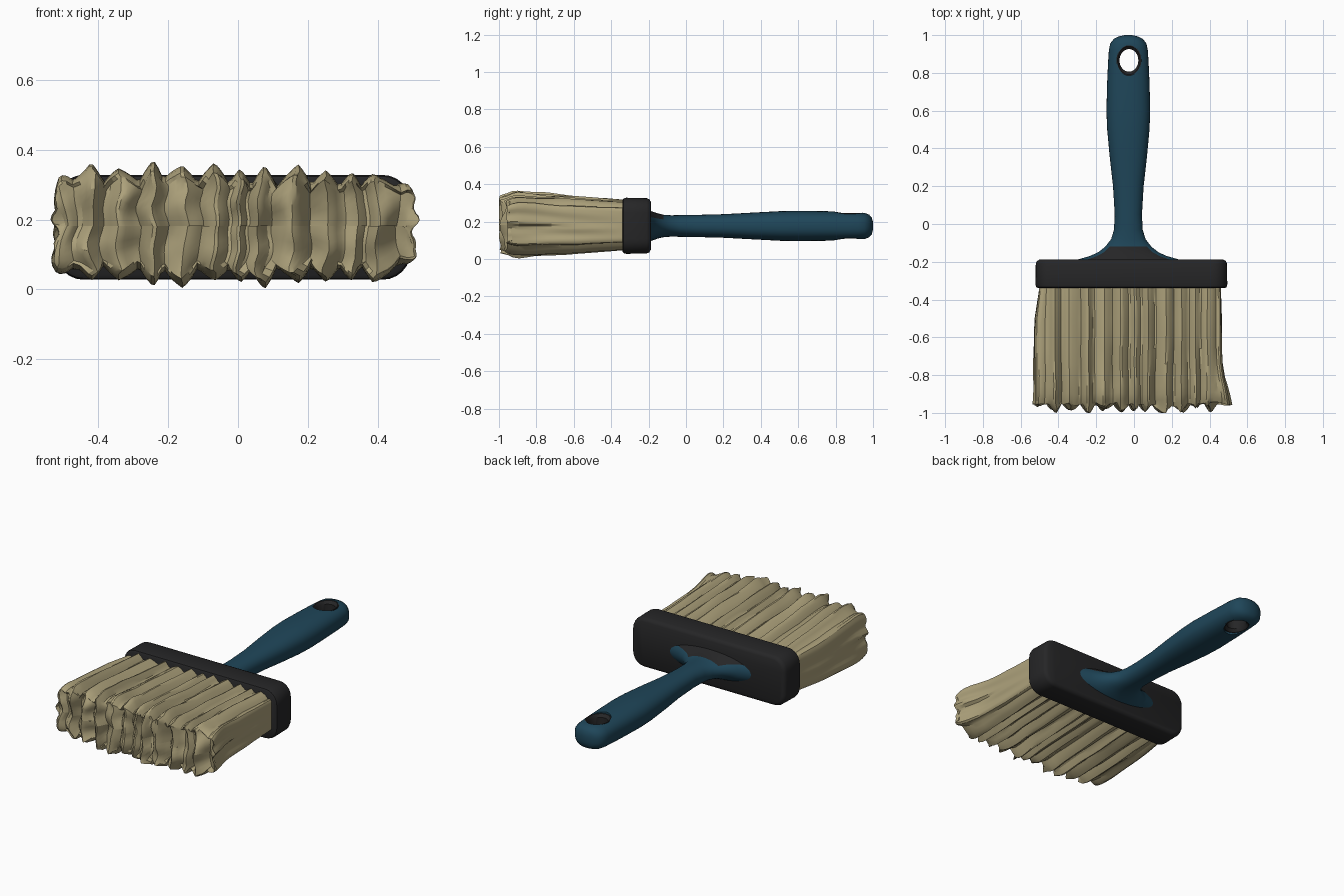
import bpy, bmesh, math, random
from mathutils import Vector, noise

if "Cube" in bpy.data.objects:
    bpy.data.objects.remove(bpy.data.objects["Cube"])

random.seed(4)
ZC = 0.178


def material(name, col):
    m = bpy.data.materials.new(name)
    m.diffuse_color = (*col, 1)
    m.use_nodes = True
    m.node_tree.nodes["Principled BSDF"].inputs["Base Color"].default_value = m.diffuse_color
    return m


BLUE = material("handle blue", (0.0135, 0.061, 0.1))
DARK = material("charcoal plastic", (0.019, 0.019, 0.02))
TAN = material("bristle tan", (0.42, 0.36, 0.2))


def smooth(ob, angle):
    bpy.ops.object.select_all(action='DESELECT')
    ob.select_set(True)
    bpy.context.view_layer.objects.active = ob
    bpy.ops.object.shade_smooth_by_angle(angle=math.radians(angle))


def loft(name, rings, mats, angle=35, cap=True, closed=False):
    """Skin a list of equal-length point rings."""
    bm = bmesh.new()
    vr = [[bm.verts.new(p) for p in r] for r in rings]
    n = len(vr[0])
    pairs = list(zip(vr, vr[1:])) + ([(vr[-1], vr[0])] if closed else [])
    for a, b in pairs:
        for i in range(n):
            j = (i + 1) % n
            bm.faces.new((a[i], a[j], b[j], b[i]))
    if cap:
        bm.faces.new(vr[0])
        bm.faces.new(vr[-1])
    bmesh.ops.remove_doubles(bm, verts=bm.verts, dist=0.0004)
    bmesh.ops.recalc_face_normals(bm, faces=bm.faces)
    me = bpy.data.meshes.new(name)
    bm.to_mesh(me)
    bm.free()
    for m in mats:
        me.materials.append(m)
    ob = bpy.data.objects.new(name, me)
    bpy.context.collection.objects.link(ob)
    smooth(ob, angle)
    return ob


def superellipse(cx, y, zc, a, b, e, n=40):
    out = []
    for i in range(n):
        t = 2 * math.pi * i / n
        c, s = math.cos(t), math.sin(t)
        out.append((cx + a * math.copysign(abs(c) ** (2 / e), c), y,
                    zc + b * math.copysign(abs(s) ** (2 / e), s)))
    return out


def rounded_rect(hx, hz, r, step=None):
    """Outline in x,z around the origin, optionally with long edges divided."""
    pts = []
    corners = [(1, 1, 0), (-1, 1, 90), (-1, -1, 180), (1, -1, 270)]
    for k, (sx, sz, a0) in enumerate(corners):
        cx, cz = sx * (hx - r), sz * (hz - r)
        for i in range(7):
            a = math.radians(a0 + 15 * i)
            pts.append((cx + r * math.cos(a), cz + r * math.sin(a)))
        if step:
            nx, nz_, na = corners[(k + 1) % 4]
            a = math.radians(na)
            q = Vector((nx * (hx - r) + r * math.cos(a), nz_ * (hz - r) + r * math.sin(a)))
            p = Vector(pts[-1])
            n = round((q - p).length / step)
            pts += [tuple(p.lerp(q, i / n)) for i in range(1, n)]
    return pts


# Ferrule: rounded block with softened edges
rings = []
for y, d in [(-.34, .014), (-.334, .004), (-.32, 0), (-.21, .002), (-.196, .008), (-.188, .022)]:
    rings.append([(x - .014, y, z + ZC) for x, z in rounded_rect(.508 - d, .15 - d, .08 - d)])
loft("ferrule", rings, [DARK], 40)

# Handle: flared foot, narrow neck, swelling grip, round end
HX = -.03
stations = [  # y, half width, half height, squareness
    (-.20, .30, .085, 2), (-.187, .265, .080, 2), (-.17, .205, .074, 2), (-.15, .160, .067, 2),
    (-.12, .122, .060, 2), (-.08, .091, .057, 2.1), (-.03, .076, .058, 2.2), (.05, .072, .059, 2.3),
    (.2, .081, .063, 2.3), (.35, .098, .071, 2.4), (.5, .112, .079, 2.4), (.6, .116, .081, 2.4),
    (.75, .112, .079, 2.4), (.86, .107, .075, 2.5), (.92, .103, .073, 2.5), (.955, .096, .070, 2.5),
    (.98, .077, .060, 2.4), (.993, .050, .045, 2.3), (1.0, .02, .02, 2)]
handle = loft("handle", [superellipse(HX, y, ZC - .001, a, b, e) for y, a, b, e in stations], [BLUE, DARK])

# Hang hole cut through the handle end
HOLE = (HX + .003, .866)


def hole_ring(a, b, z):
    return [(HOLE[0] + a * math.cos(t * math.pi / 16), HOLE[1] + b * math.sin(t * math.pi / 16), z)
            for t in range(32)]


cutter = loft("hole_cutter", [hole_ring(.063, .080, z) for z in (-.1, .5)], [BLUE])
cutter.hide_render = True
mod = handle.modifiers.new("hole", 'BOOLEAN')
mod.operation = 'DIFFERENCE'
mod.object = cutter
mod.solver = 'EXACT'
smooth(handle, 35)
bpy.ops.object.modifier_apply(modifier="hole")
bpy.data.objects.remove(cutter, do_unlink=True)
smooth(handle, 35)
# Dark patch on the upper side of the foot
for p in handle.data.polygons:
    if p.center.y < -.12 and p.center.z - ZC > .036 + .17 * (-.12 - p.center.y):
        p.material_index = 1

# Dark liner of the hang hole
prof = [(.066, .084, .067), (.060, .075, .066), (.050, .060, .05),
        (.050, .060, -.05), (.060, .075, -.066), (.066, .084, -.067)]
loft("hole_liner", [hole_ring(a, b, ZC + z) for a, b, z in prof], [DARK], cap=False, closed=True)

# Bristles: a splayed block with sharp tuft ridges running along y and over the front
tufts = []
x = -.60
while x < .66:
    tufts.append((x, random.uniform(.6, 1), random.uniform(.6, 1), random.uniform(-.6, .6)))
    x += random.uniform(.06, .105)


def ridge(x, side):
    """0 in the grooves, up to 1 on tuft crests."""
    for a, b in zip(tufts, tufts[1:]):
        if a[0] <= x < b[0]:
            t = (x - a[0]) / (b[0] - a[0])
            peak = .5 + .25 * a[3]
            k = t / peak if t < peak else (1 - t) / (1 - peak)
            return k ** .7 * (a[1] if side > 0 else a[2])
    return 0


def nz(a, b, c):
    return noise.noise(Vector((a, b, c)))


outline = rounded_rect(.48, .13, .05, .0105)
YS = [-.33, -.36, -.42, -.5, -.58, -.66, -.74, -.81, -.86, -.9, -.93, -.955]


def bristle_point(x, z, y, shrink=0.0):
    t = min(1, (-.33 - y) / .55)
    side = 1 if z > 0 else -1
    wob = .012 * t * nz(x * 5, y * 3, side * 3)
    r = ridge(x + wob, side)
    flat = min(1, abs(z) / .12)
    # long ridges on the broad faces, splaying toward the tips; upper left stands higher
    lift = (r - .8) * (.042 + .024 * t) + .036 * t + .014 * t * nz(x * 9, y * 6, side * 5)
    if side > 0:
        lift += .012 * t * max(-.3, min(1, (-.1 - x) / .1))
    zz = z + side * lift * flat
    # gentle ridges on the narrow ends
    edge = max(0, (abs(x) - .42) / .06)
    xx = x - .02 + wob
    bulge = min(1, t * 3) if x < 0 else t * .3
    xx += math.copysign(edge, x) * (.024 * bulge + .018 * t * nz(z * 26, y * 2, 7 * side))
    # a few tips flare out at the right corner
    xx += max(0, x - .42) * .75 * max(0, (-.78 - y) / .2)
    zz -= side * shrink * flat
    return xx, zz


rings = []
for y in YS:
    sh = max(0, (-.9 - y)) ** 2 * 5
    ring = []
    for x, z in outline:
        xx, zz = bristle_point(x, z, y, sh)
        tip = max(0, (-.74 - y) / .2)
        yy = y + .018 * tip * nz(x * 22, z * 14, 1.7)
        ring.append((xx, yy, max(.002, zz + ZC + .004)))
    rings.append(ring)
# Front: the outline folds onto its middle line, crests stand out, grooves sink in
for s in [.93, .82, .66, .5, .34, .18, 0]:
    ring = []
    for x, z in outline:
        xx, zz = bristle_point(x, z, -.955, .015)
        edge = max(0, (abs(x) - .42) / .06)
        xx -= math.copysign(edge, x) * .03 * (1 - s)
        zs = zz * s
        mix = .5 + .5 * s * (1 if z > 0 else -1)
        r = ridge(x, 1) * mix + ridge(x, -1) * (1 - mix)
        yy = -.966 - (r - .5) * .07 + .03 * nz(xx * 14, zs * 13, 4.4)
        yy += .02 * edge
        xx += .028 * nz(x * 4, zs * 12, 9.1) * (1 - edge * .7)
        ring.append((xx, max(-1.0, yy), zs + ZC + .004))
    rings.append(ring)
loft("bristles", rings, [TAN], 28, cap=False)
